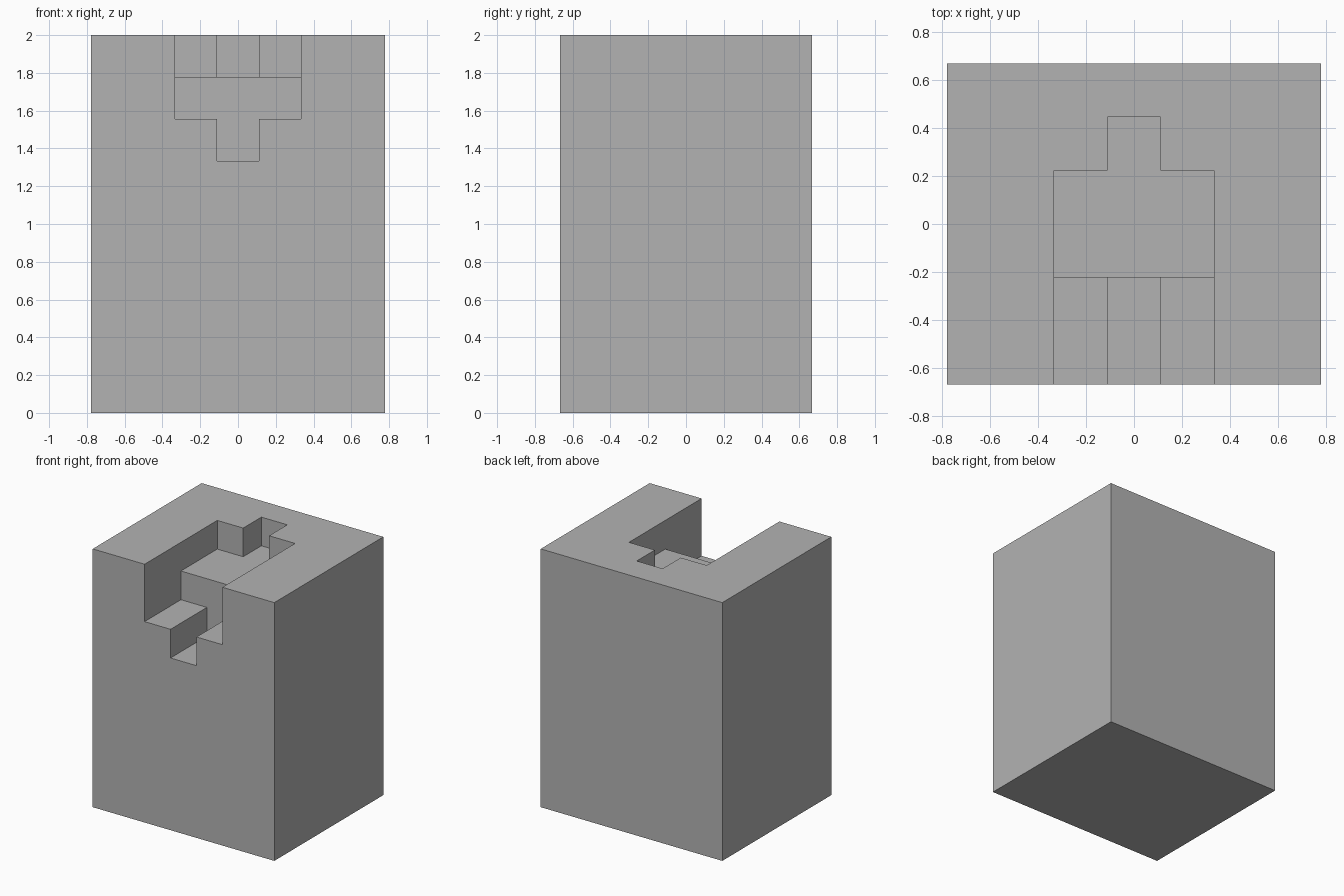
import bpy, bmesh

if "Cube" in bpy.data.objects:
    bpy.data.objects.remove(bpy.data.objects["Cube"])

U = 2 / 9  # the model sits on a grid of 7 x 6 x 9 units

grey = bpy.data.materials.new("plain grey")
grey.diffuse_color = (0.45, 0.45, 0.45, 1)
grey.use_nodes = True
grey.node_tree.nodes["Principled BSDF"].inputs["Base Color"].default_value = grey.diffuse_color


def box(name, x, y, z):
    """Box from (min, max) ranges in grid units."""
    bm = bmesh.new()
    bmesh.ops.create_cube(bm, size=1)
    for v in bm.verts:
        v.co = [(r[0] if c < 0 else r[1]) * U for c, r in zip(v.co, (x, y, z))]
    me = bpy.data.meshes.new(name)
    bm.to_mesh(me)
    bm.free()
    me.materials.append(grey)
    ob = bpy.data.objects.new(name, me)
    bpy.context.collection.objects.link(ob)
    return ob


# Solid block
block = box("block", (-3.5, 3.5), (-3, 3), (0, 9))

# Recesses cut from the top: upper floor, back notch, front step, front channel
cuts = [
    ("upper_recess_cutter", (-1.5, 1.5), (-4, 1), (8, 10)),
    ("back_notch_cutter", (-0.5, 0.5), (-3.8, 2), (8, 10.2)),
    ("front_step_cutter", (-1.5, 1.5), (-4.2, -1), (7, 10.4)),
    ("front_channel_cutter", (-0.5, 0.5), (-4.4, -1), (6, 10.6)),
]
cutters = []
for name, x, y, z in cuts:
    cutter = box(name, x, y, z)
    cutter.hide_render = True
    mod = block.modifiers.new(name, 'BOOLEAN')
    mod.operation = 'DIFFERENCE'
    mod.solver = 'EXACT'
    mod.object = cutter
    cutters.append(cutter)

# Apply the cuts and remove the helpers
bpy.context.view_layer.update()
deps = bpy.context.evaluated_depsgraph_get()
result = bpy.data.meshes.new_from_object(block.evaluated_get(deps))
block.modifiers.clear()
block.data = result
for cutter in cutters:
    bpy.data.objects.remove(cutter)
